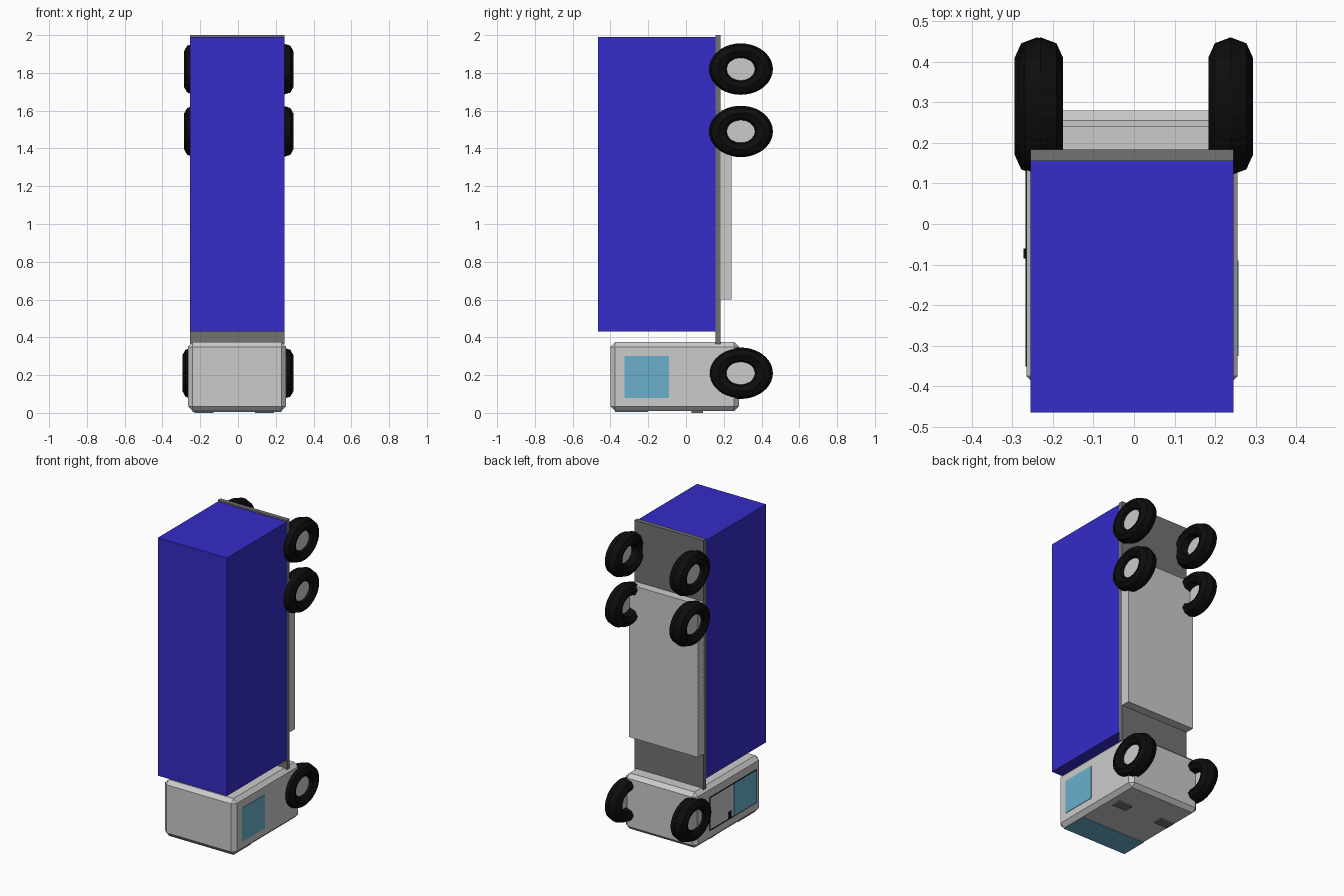
import bpy, math
from mathutils import Matrix

if "Cube" in bpy.data.objects:
    bpy.data.objects.remove(bpy.data.objects["Cube"])


def material(name, rgb):
    m = bpy.data.materials.new(name)
    m.diffuse_color = (*rgb, 1)
    m.use_nodes = True
    m.node_tree.nodes["Principled BSDF"].inputs["Base Color"].default_value = m.diffuse_color
    return m


BLUE = material("blue", (0.035, 0.025, 0.58))
GLASS = material("glass", (0.14, 0.43, 0.6))
BLACK = material("black", (0.004, 0.004, 0.004))
DARK = material("dark_grey", (0.17, 0.17, 0.17))


def box(name, x, y, z, mat=None, bevel=0):
    # box given by its (min, max) range on each axis
    bpy.ops.mesh.primitive_cube_add(size=1)
    o = bpy.context.object
    o.name = name
    size = [b - a for a, b in (x, y, z)]
    mid = [(a + b) / 2 for a, b in (x, y, z)]
    o.data.transform(Matrix.Translation(mid) @ Matrix.Diagonal((*size, 1)))
    if mat:
        o.data.materials.append(mat)
    if bevel:
        b = o.modifiers.new("bevel", 'BEVEL')
        b.width = bevel
        b.segments = 1
    return o


def wheel(name, x, z):
    # slightly squashed tyre with a hub disc filling its hole
    y, squash = 0.29, 0.8
    bpy.ops.mesh.primitive_torus_add(major_radius=0.12, minor_radius=0.05,
                                     major_segments=40, minor_segments=8)
    tyre = bpy.context.object
    tyre.name = name + "_tyre"
    turn = Matrix.Rotation(math.pi / 2, 4, 'Y')
    place = Matrix.Translation((x, y, z))
    tyre.data.transform(place @ Matrix.Diagonal((1.1, 1, squash, 1)) @ turn)
    tyre.data.materials.append(BLACK)

    out = math.copysign(1, x)
    bpy.ops.mesh.primitive_cylinder_add(vertices=32, radius=0.075, depth=0.02)
    hub = bpy.context.object
    hub.name = name + "_hub"
    place = Matrix.Translation((x + out * 0.012, y, z))
    hub.data.transform(place @ Matrix.Diagonal((1, 1, squash, 1)) @ turn)


# cab, cargo box, chassis plate and underfloor tank (truck standing on its nose)
box("cab", (-0.265, 0.255), (-0.40, 0.28), (0.01, 0.375), bevel=0.025)
box("cargo_box", (-0.255, 0.245), (-0.465, 0.155), (0.43, 1.99), BLUE)
box("chassis_plate", (-0.255, 0.245), (0.155, 0.183), (0.365, 2.0), DARK)
box("underfloor_box", (-0.255, 0.245), (0.18, 0.24), (0.6, 1.6))

# glazing
box("windscreen", (-0.24, 0.23), (-0.375, -0.20), (0.006, 0.02), GLASS)
box("right_window", (0.24, 0.258), (-0.325, -0.09), (0.08, 0.30), GLASS)
box("left_window", (-0.268, -0.25), (-0.345, -0.12), (0.085, 0.295), GLASS)

# headlights
for side, x in (("right", 0.14), ("left", -0.18)):
    box(side + "_headlight", (x - 0.05, x + 0.05), (0.03, 0.09), (0.0, 0.02), DARK)

# left door outline and handle
fx = (-0.268, -0.25)
box("door_bottom_line", fx, (0.13, 0.136), (0.08, 0.30), BLACK)
box("door_top_line", fx, (-0.351, -0.345), (0.08, 0.30), BLACK)
for name, z in (("front", 0.08), ("rear", 0.295)):
    box("door_" + name + "_line", fx, (-0.351, 0.136), (z, z + 0.005), BLACK)
box("door_handle", (-0.272, -0.25), (-0.085, -0.06), (0.085, 0.13), BLACK)

# three axles of wheels
for axle, z, left in (("front", 0.21, -0.239), ("middle", 1.49, -0.23), ("rear", 1.82, -0.23)):
    wheel(axle + "_right", 0.238, z)
    wheel(axle + "_left", left, z)
